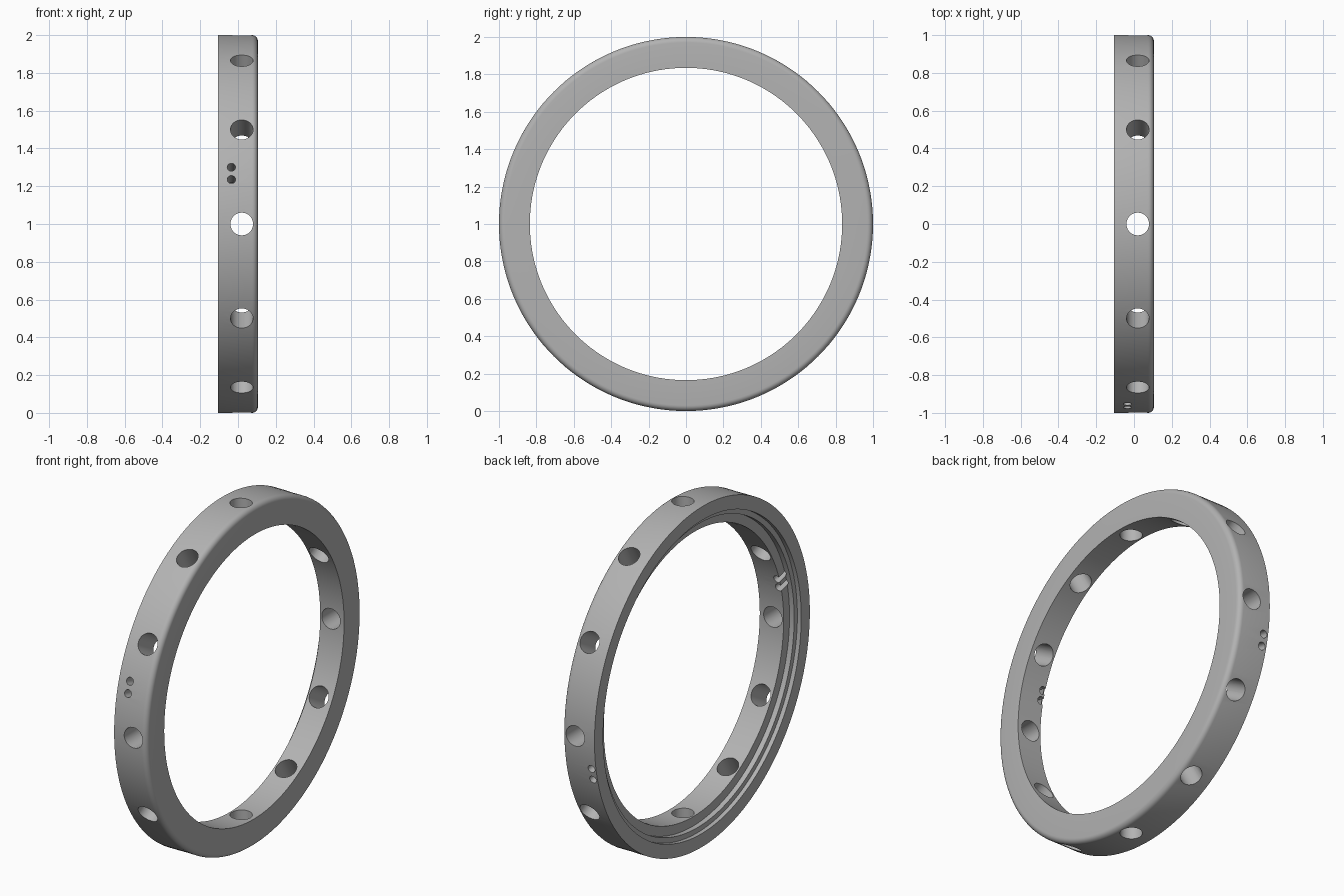
import bpy
import bmesh
import math
from mathutils import Matrix, Vector

old = bpy.data.objects.get("Cube")
if old:
    bpy.data.objects.remove(old, do_unlink=True)

CENTRE = Vector((0, 0, 1))
HALF = 0.105
OUTER, INNER = 1.0, 0.835
ROUND = 0.03


def make_object(name, bm):
    mesh = bpy.data.meshes.new(name)
    bm.to_mesh(mesh)
    bm.free()
    obj = bpy.data.objects.new(name, mesh)
    bpy.context.collection.objects.link(obj)
    return obj


# Grey metal
metal = bpy.data.materials.new("grey_metal")
metal.use_nodes = True
grey = (0.45, 0.45, 0.45, 1)
metal.diffuse_color = grey
metal.node_tree.nodes["Principled BSDF"].inputs["Base Color"].default_value = grey

# Ring section (x, radius): stepped recess on one side, rounded rim on the other
section = [(HALF, INNER), (-0.05, INNER), (-0.05, 0.89), (-0.08, 0.89),
           (-0.08, 0.92), (-HALF, 0.92), (-HALF, OUTER)]
for i in range(7):
    a = math.pi / 2 * (1 - i / 6)
    section.append((HALF - ROUND + ROUND * math.cos(a),
                    OUTER - ROUND + ROUND * math.sin(a)))

# Revolve the section around the x axis
bm = bmesh.new()
verts = [bm.verts.new((x, r, 1)) for x, r in section]
edges = [bm.edges.new((v, verts[(i + 1) % len(verts)])) for i, v in enumerate(verts)]
bmesh.ops.spin(bm, geom=verts + edges, cent=CENTRE, axis=(1, 0, 0),
               angle=math.tau, steps=144, use_merge=True)
bmesh.ops.remove_doubles(bm, verts=bm.verts, dist=0.0001)
bmesh.ops.recalc_face_normals(bm, faces=bm.faces)
ring = make_object("ring", bm)
ring.data.materials.append(metal)


# Radial drill holes
def drill(bm, x, degrees, radius, sides):
    turn = Matrix.Rotation(math.radians(degrees), 4, "X")
    lay = Matrix.Rotation(-math.pi / 2, 4, "X")
    place = Matrix.Translation(CENTRE) @ turn @ Matrix.Translation((x, 0.92, 0)) @ lay
    bmesh.ops.create_cone(bm, cap_ends=True, segments=sides, radius1=radius,
                          radius2=radius, depth=0.4, matrix=place)


bm = bmesh.new()
for k in range(12):
    drill(bm, 0.02, 30 * k, 0.06, 40)
for x, degrees in ((-0.035, 180 - 13.6), (-0.035, 180 - 17.5), (-0.075, -10), (-0.075, -14)):
    drill(bm, x, degrees, 0.022, 24)
drills = make_object("hole_cutter", bm)
drills.hide_render = True

cut = ring.modifiers.new("holes", "BOOLEAN")
cut.operation = "DIFFERENCE"
cut.solver = "EXACT"
cut.object = drills

# Bake the holes, then shade smooth with sharp rims
bpy.context.view_layer.update()
graph = bpy.context.evaluated_depsgraph_get()
baked = bpy.data.meshes.new_from_object(ring.evaluated_get(graph))
ring.modifiers.clear()
ring.data = baked
bpy.data.objects.remove(drills, do_unlink=True)

bpy.ops.object.select_all(action="DESELECT")
ring.select_set(True)
bpy.context.view_layer.objects.active = ring
bpy.ops.object.shade_smooth_by_angle(angle=math.radians(30))
